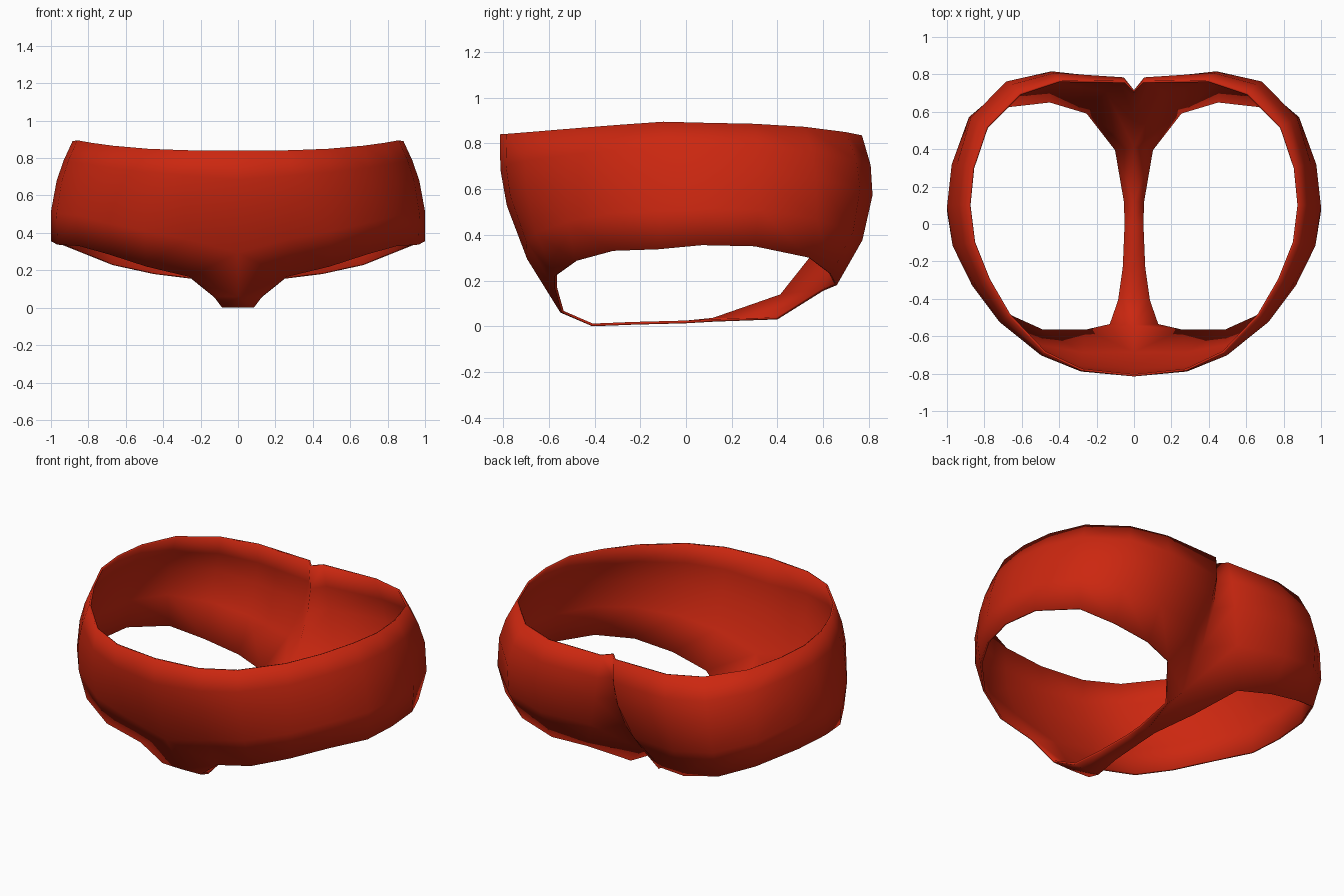
import bpy, bmesh, math
from mathutils import Vector

if "Cube" in bpy.data.objects:
    bpy.data.objects.remove(bpy.data.objects["Cube"])

# Half outline, front centre round to back centre: waist rim (x, y)
WAIST = [(0, -.815), (.28, -.785), (.48, -.69), (.67, -.49), (.78, -.3), (.86, -.1), (.885, .1),
         (.865, .3), (.79, .52), (.61, .7), (.4, .77), (.045, .765), (0, .715)]
# Matching lower hem (x, y, z)
HEM = [(0, -.55, .06), (.26, -.575, .165), (.49, -.575, .22), (.69, -.485, .285), (.85, -.32, .33),
       (.965, -.12, .337), (1, .07, .355), (.975, .3, .35), (.85, .54, .3), (.67, .635, .228),
       (.45, .66, .18), (.25, .6, .155), (0, .42, .13)]
# Outward swell of each column between waist and hem
SWELL = [.012, .02, .035, .06, .065, .07, .07, .07, .09, .1, .075, .04, .02]
# Crotch strip stations: half width, y, edge z, centre z
STRIP = [(.085, -.41, .0, .0), (.06, -.23, .007, .007), (.05, 0, .013, .013), (.05, .12, .02, .025)]
ROWS = (0, .2, .4, .7, 1)

bm = bmesh.new()

# Hip panel: each column eases from the waist to the hem
cols = []
for (wx, wy), hem, b in zip(WAIST, HEM, SWELL):
    wz = (.84 if wy < 0 else .83) + .06 * (wx / .885) ** 3
    top, low = Vector((wx, wy, wz)), Vector(hem)
    out = Vector((wx, wy, 0)).normalized()
    col = []
    for t in ROWS:
        p = top.lerp(low, t * t) + out * b * 4 * t * (1 - t)
        p.z = wz + (low.z - wz) * t
        col.append(bm.verts.new(p))
    cols.append(col)
for a, c in zip(cols, cols[1:]):
    for j in range(len(ROWS) - 1):
        bm.faces.new((a[j], a[j + 1], c[j + 1], c[j]))

# Crotch strip joining front and back hems
edge = [bm.verts.new((.13, -.545, .06))]
mid = [cols[0][-1]]
for w, y, ze, zc in STRIP:
    edge.append(bm.verts.new((w, y, ze)))
    mid.append(bm.verts.new((0, y, zc)))
edge.append(bm.verts.new((.095, .4, .03)))
mid.append(cols[-1][-1])
for i in range(len(edge) - 1):
    bm.faces.new((mid[i], mid[i + 1], edge[i + 1], edge[i]))
bm.faces.new((mid[0], edge[0], cols[1][-1]))
bm.faces.new((mid[-1], cols[-2][-1], edge[-1]))

mesh = bpy.data.meshes.new("briefs")
bm.to_mesh(mesh)
bm.free()
briefs = bpy.data.objects.new("briefs", mesh)
bpy.context.collection.objects.link(briefs)

# Mirror the half, then give the cloth a little thickness inward
mir = briefs.modifiers.new("mirror", 'MIRROR')
mir.use_clip = True
sol = briefs.modifiers.new("cloth_thickness", 'SOLIDIFY')
sol.thickness = .012
sol.offset = -1

# Red cloth
red = bpy.data.materials.new("red_cloth")
red.diffuse_color = (.6, .02, .005, 1)
red.use_nodes = True
red.node_tree.nodes["Principled BSDF"].inputs["Base Color"].default_value = red.diffuse_color
mesh.materials.append(red)

bpy.context.view_layer.objects.active = briefs
briefs.select_set(True)
bpy.ops.object.shade_smooth_by_angle(angle=math.radians(50))
